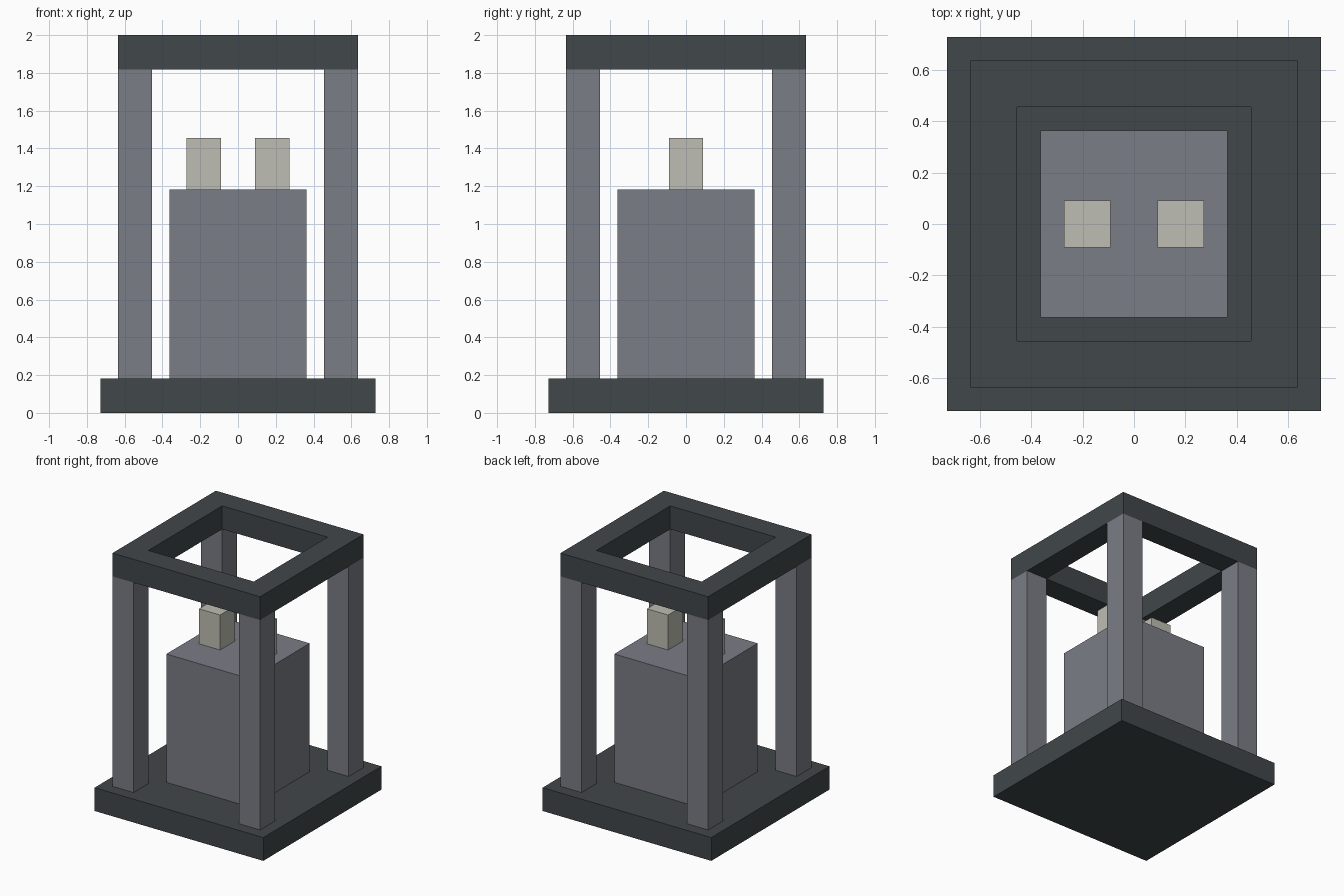
import bpy
import bmesh

U = 2 / 11  # building module: the model is 11 modules tall

cube = bpy.data.objects.get("Cube")
if cube:
    bpy.data.objects.remove(cube, do_unlink=True)


def material(name, rgb):
    """Flat material from 0-255 sRGB values."""
    lin = [((c / 255 + 0.055) / 1.055) ** 2.4 for c in rgb]
    m = bpy.data.materials.new(name)
    m.use_nodes = True
    m.diffuse_color = (*lin, 1)
    bsdf = m.node_tree.nodes["Principled BSDF"]
    bsdf.inputs["Base Color"].default_value = (*lin, 1)
    bsdf.inputs["Roughness"].default_value = 0.8
    return m


def finish(name, bm, mat):
    bmesh.ops.recalc_face_normals(bm, faces=bm.faces)
    mesh = bpy.data.meshes.new(name)
    bm.to_mesh(mesh)
    bm.free()
    mesh.materials.append(mat)
    obj = bpy.data.objects.new(name, mesh)
    bpy.context.collection.objects.link(obj)
    return obj


def box(name, mat, x, y, z0, size, height):
    """Square upright box centred on x, y with its bottom at z0 (in modules)."""
    bm = bmesh.new()
    bmesh.ops.create_cube(bm, size=1)
    bmesh.ops.scale(bm, vec=(size * U, size * U, height * U), verts=bm.verts)
    bmesh.ops.translate(bm, vec=(x * U, y * U, (z0 + height / 2) * U), verts=bm.verts)
    return finish(name, bm, mat)


def square_ring(name, mat, outer, inner, z0, z1):
    """Open square frame given by half widths and heights (in modules)."""
    bm = bmesh.new()
    corners = [(-1, -1), (1, -1), (1, 1), (-1, 1)]
    section = [(outer, z0), (outer, z1), (inner, z1), (inner, z0)]
    loops = [[bm.verts.new((sx * r * U, sy * r * U, z * U)) for r, z in section]
             for sx, sy in corners]
    for i in range(4):
        a, b = loops[i], loops[(i + 1) % 4]
        for j in range(4):
            k = (j + 1) % 4
            bm.faces.new((a[j], b[j], b[k], a[k]))
    return finish(name, bm, mat)


dark = material("dark slate", (65, 71, 74))
grey = material("steel grey", (123, 125, 134))
pale = material("pale stone", (190, 190, 180))

# Base slab and central block
box("base_slab", dark, 0, 0, 0, 8, 1)
box("central_block", grey, 0, 0, 1, 4, 5.5)

# Corner posts
for sx, side in ((-1, "right"), (1, "left")):
    for sy, end in ((-1, "front"), (1, "back")):
        box(f"{end}_{side}_post", grey, sx * 3, sy * 3, 1, 1, 9)
    # Pale stub on top of the block
    box(f"{side}_stub", pale, sx, 0, 6.5, 1, 1.5)

# Open top frame
square_ring("top_frame", dark, 3.5, 2.5, 10, 11)
